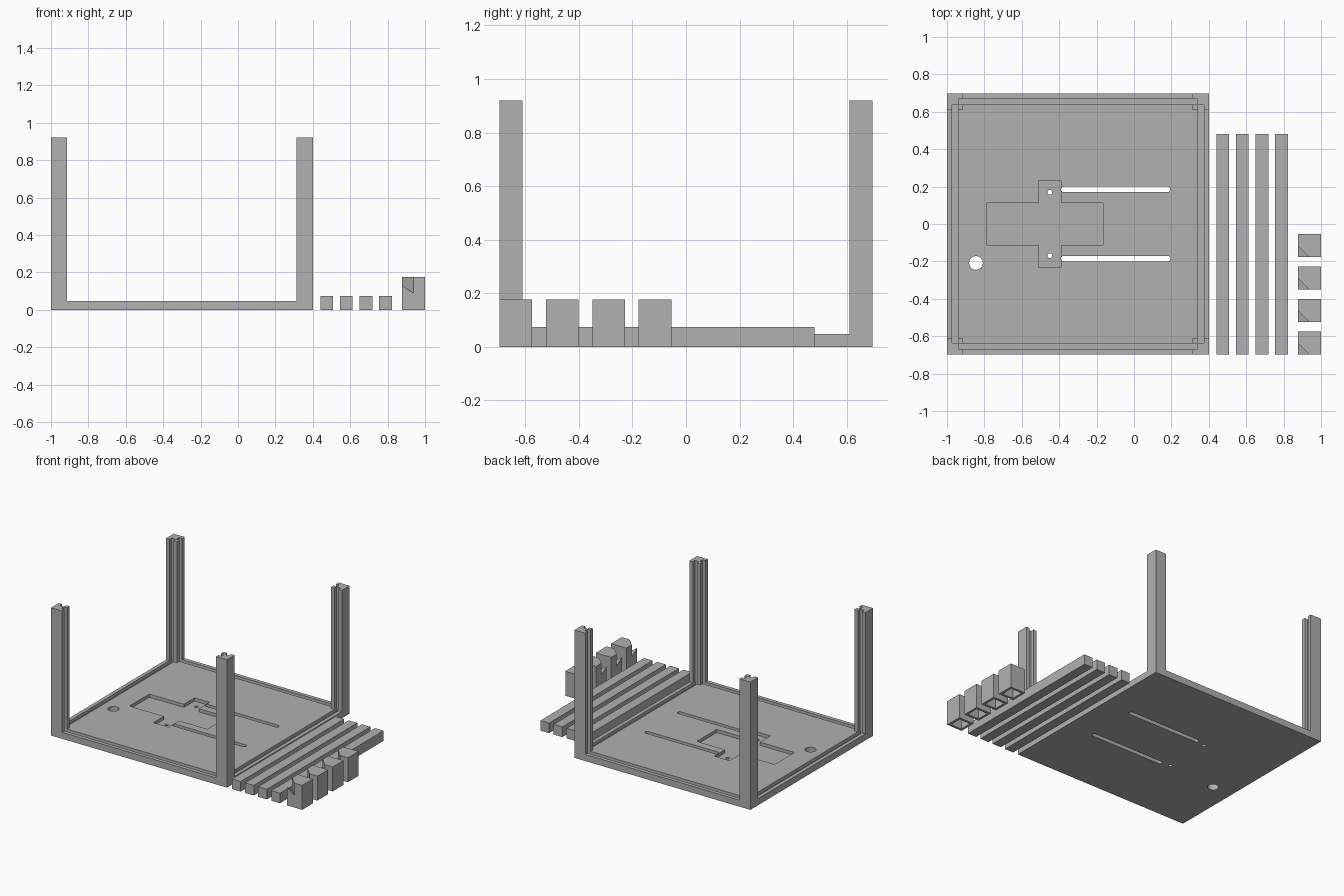
import bpy, bmesh, math
from mathutils import Vector

if "Cube" in bpy.data.objects:
    bpy.data.objects.remove(bpy.data.objects["Cube"])

grey = bpy.data.materials.new("plain grey")
grey.use_nodes = True
grey.diffuse_color = (0.44, 0.44, 0.44, 1)
grey.node_tree.nodes["Principled BSDF"].inputs["Base Color"].default_value = grey.diffuse_color


def finish(name, bm):
    bmesh.ops.recalc_face_normals(bm, faces=bm.faces)
    mesh = bpy.data.meshes.new(name)
    bm.to_mesh(mesh)
    bm.free()
    mesh.materials.append(grey)
    obj = bpy.data.objects.new(name, mesh)
    bpy.context.collection.objects.link(obj)
    return obj


def prism(name, outline, z0, z1):
    """Extrude a flat outline from z0 up to z1."""
    bm = bmesh.new()
    face = bm.faces.new([bm.verts.new((x, y, z0)) for x, y in outline])
    new = bmesh.ops.extrude_face_region(bm, geom=[face])["geom"]
    top = [v for v in new if isinstance(v, bmesh.types.BMVert)]
    bmesh.ops.translate(bm, verts=top, vec=(0, 0, z1 - z0))
    return finish(name, bm)


def box(name, x0, x1, y0, y1, z0, z1):
    return prism(name, [(x0, y0), (x1, y0), (x1, y1), (x0, y1)], z0, z1)


def slot(name, x0, x1, y, r, z0, z1, n=8):
    """Round-ended slot along x; a circle when x0 equals x1."""
    pts = []
    for cx, start in ((x1, -math.pi / 2), (x0, math.pi / 2)):
        for i in range(n + (x0 != x1)):
            a = start + math.pi * i / n
            pts.append((cx + r * math.cos(a), y + r * math.sin(a)))
    return prism(name, pts, z0, z1)


def cut(target, cutters):
    for c in cutters:
        c.hide_render = True
        mod = target.modifiers.new("cut", 'BOOLEAN')
        mod.operation, mod.solver, mod.object = 'DIFFERENCE', 'EXACT', c
        bpy.context.view_layer.objects.active = target
        bpy.ops.object.modifier_apply(modifier=mod.name)
        bpy.data.objects.remove(c)


# Main dimensions
CX, HX, HY = -0.3, 0.7, 0.697
TOP, POST_TOP, FLOOR = 0.047, 0.92, 0.024
A, B, C = 0.027, 0.059, 0.087     # groove start, groove end, post width
LOW, HIGH = -0.1, 0.2             # through-cut range

# Base plate with panel grooves, cross recess, slots and holes
base = box("base_plate", CX - HX, CX + HX, -HY, HY, 0, TOP)
cutters = []
for s in (-1, 1):
    xs = sorted((CX + s * (HX - A), CX + s * (HX - B)))
    ys = sorted((s * (HY - A), s * (HY - B)))
    cutters.append(box("groove", *xs, -HY + B, HY - B, FLOOR, HIGH))
    cutters.append(box("groove", CX - HX + B, CX + HX - B, *ys, FLOOR, HIGH))
    cutters.append(slot("slot", -0.375, 0.18, s * 0.185, 0.015, LOW, HIGH))
    cutters.append(slot("screw_hole", -0.45, -0.45, s * 0.17, 0.013, LOW, HIGH))
cutters.append(box("recess", -0.785, -0.165, -0.113, 0.113, FLOOR, HIGH))
cutters.append(box("recess", -0.51, -0.39, -0.233, 0.233, FLOOR, HIGH))
cutters.append(slot("cable_hole", -0.845, -0.845, -0.208, 0.037, LOW, HIGH))
cut(base, cutters)

# Grooved corner posts
N = B + 0.003
profile = [(0, 0), (C, 0), (C, A), (N, A), (N, B), (C, B), (C, C),
           (B, C), (B, N), (A, N), (A, C), (0, C)]
for sx, side in ((-1, "right"), (1, "left")):
    for sy, end in ((-1, "front"), (1, "back")):
        pts = [(CX + sx * (HX - u), sy * (HY - v)) for u, v in profile]
        prism(f"{end}_{side}_post", pts, TOP, POST_TOP)

# Loose bars
for i in range(4):
    x = 0.44 + 0.1045 * i
    box(f"loose_bar_{i + 1}", x, x + 0.069, -HY, 0.48, 0, 0.073)

# Corner caps: socket underneath, notch in one top corner
X0, W, CAP, LEG = 0.877, 0.122, 0.176, 0.06
for i in range(4):
    y = -HY + 0.1735 * i
    cap = box(f"corner_cap_{i + 1}", X0, X0 + W, y, y + W, 0, CAP)
    rim = 0.017
    socket = box("socket", X0 + rim, X0 + W - rim, y + rim, y + W - rim, -0.05, 0.075)
    e = 0.02
    notch = prism("notch", [(X0 - e, y - e), (X0 + LEG + e, y - e), (X0 - e, y + LEG + e)],
                  0.0, CAP + 0.05)
    for v in notch.data.vertices:          # floor slopes down towards the inside
        if v.co.z < 0.01:
            inward = (v.co.x - X0 + v.co.y - y) / LEG
            v.co.z = 0.13 - 0.04 * inward
    cut(cap, [socket, notch])
